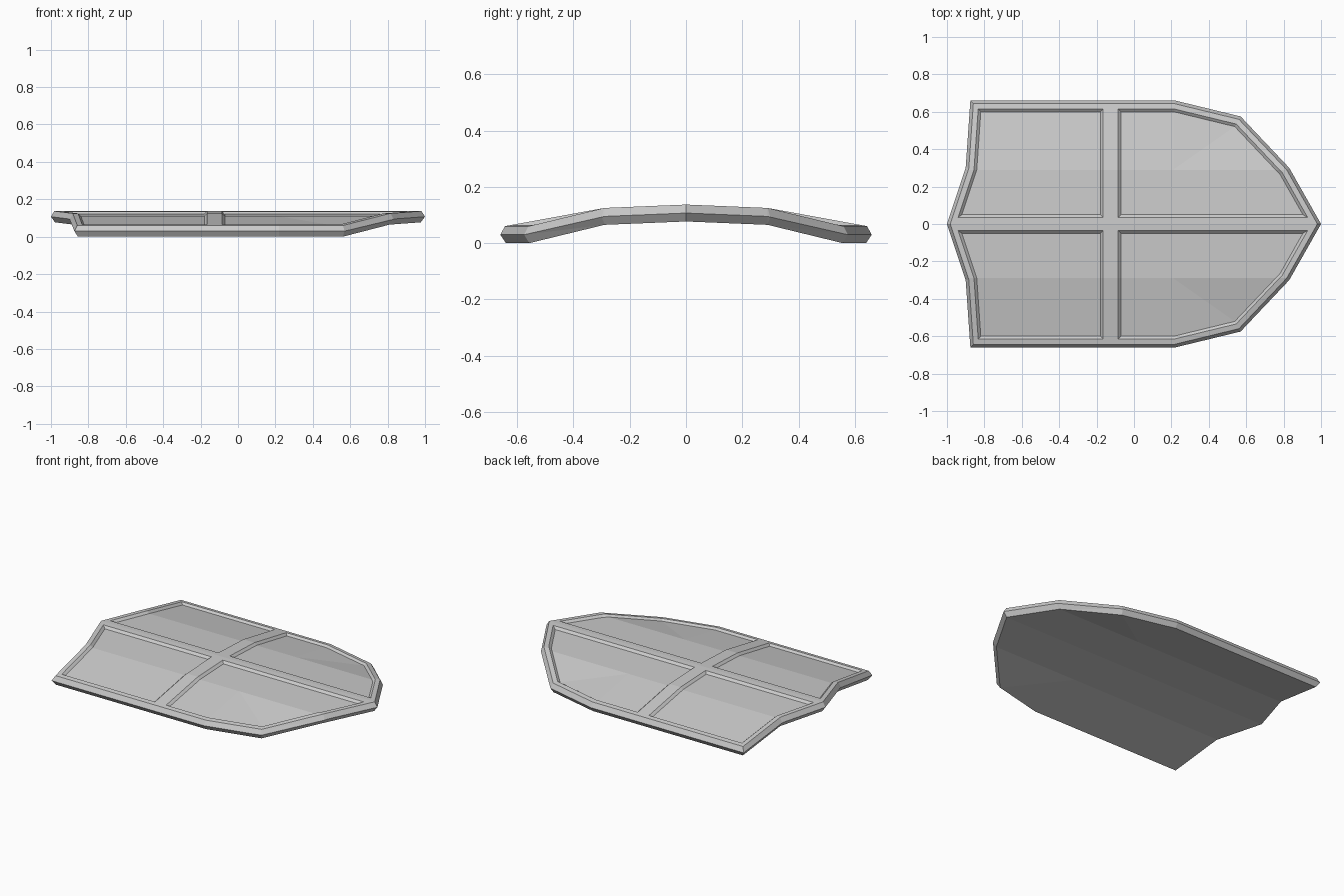
import bpy
import bmesh

cube = bpy.data.objects.get("Cube")
if cube:
    bpy.data.objects.remove(cube, do_unlink=True)

RIM_HALF = 0.03      # half the plate thickness
PANEL_DEPTH = 0.014
NOTCH = 0.015        # width of the sloped panel lips


def grey_material():
    mat = bpy.data.materials.new("light grey")
    mat.use_nodes = True
    colour = (0.6, 0.6, 0.6, 1)
    mat.diffuse_color = colour
    mat.node_tree.nodes["Principled BSDF"].inputs["Base Color"].default_value = colour
    return mat


def arch_height(x, y):
    """Height of the plate's middle layer: an arch with one bend on each side."""
    y = abs(y)
    t = min(max((x - 0.21) / 0.34, 0), 1)
    knee = 0.645 - 0.09 * t
    if y < 0.29:
        return 0.107 - 0.012 * y / 0.29
    return 0.095 - 0.065 * min((y - 0.29) / (knee - 0.29), 1)


def cut(bm, geom, axis, value):
    point = [0, 0, 0]
    normal = [0, 0, 0]
    point[axis] = value
    normal[axis] = 1
    bmesh.ops.bisect_plane(bm, geom=geom, dist=1e-5, plane_co=point, plane_no=normal)


def inset(bm, faces, thickness, depth):
    bmesh.ops.inset_individual(bm, faces=faces, thickness=thickness,
                               depth=depth, use_even_offset=True)


bm = bmesh.new()

# Outline, mirrored across the long axis
half = [(1, 0), (0.83, 0.3), (0.57, 0.575), (0.22, 0.66),
        (-0.875, 0.66), (-0.9, 0.3), (-1, 0)]
outline = half + [(x, -y) for x, y in half[-2:0:-1]]
verts = [bm.verts.new((x, y, 0)) for x, y in outline]

# Bevelled edge above and below, then the flat rim
top = bm.faces.new(verts)
top.normal_update()
inset(bm, [top], 0.017, RIM_HALF)
bottom = bm.faces.new(verts[::-1])
bottom.normal_update()
inset(bm, [bottom], 0.02, RIM_HALF)
top.normal_update()
inset(bm, [top], 0.028, 0)

# Cross-shaped ridge divides the face into four sunken panels
top.tag = True
inner = {tuple(round(c, 4) for c in v.co.xy) for v in top.verts}
rim_faces = {f for f in bm.faces if f is not top}
for axis, value in ((0, -0.165), (0, -0.085), (1, -0.035), (1, 0.035)):
    faces = [f for f in bm.faces if f not in rim_faces]
    edges = {e for f in faces for e in f.edges}
    points = {v for f in faces for v in f.verts}
    cut(bm, faces + list(edges) + list(points), axis, value)
panels = []
for f in bm.faces:
    f.normal_update()
    c = f.calc_center_median()
    if f not in rim_faces and abs(c.y) > 0.035 and not -0.165 < c.x < -0.085:
        panels.append(f)
inset(bm, panels, NOTCH, -PANEL_DEPTH)

# Crease lines, then bend the plate into its arch
for axis, value in ((1, -0.29), (1, 0), (1, 0.29), (0, 0.21)):
    cut(bm, bm.faces[:] + bm.edges[:] + bm.verts[:], axis, value)
for v in bm.verts:
    v.co.z += arch_height(v.co.x, v.co.y)
bmesh.ops.triangulate(bm, faces=bm.faces[:])
bmesh.ops.recalc_face_normals(bm, faces=bm.faces[:])

mesh = bpy.data.meshes.new("shield_plate")
bm.to_mesh(mesh)
bm.free()
mesh.materials.append(grey_material())
shield = bpy.data.objects.new("shield_plate", mesh)
bpy.context.collection.objects.link(shield)
